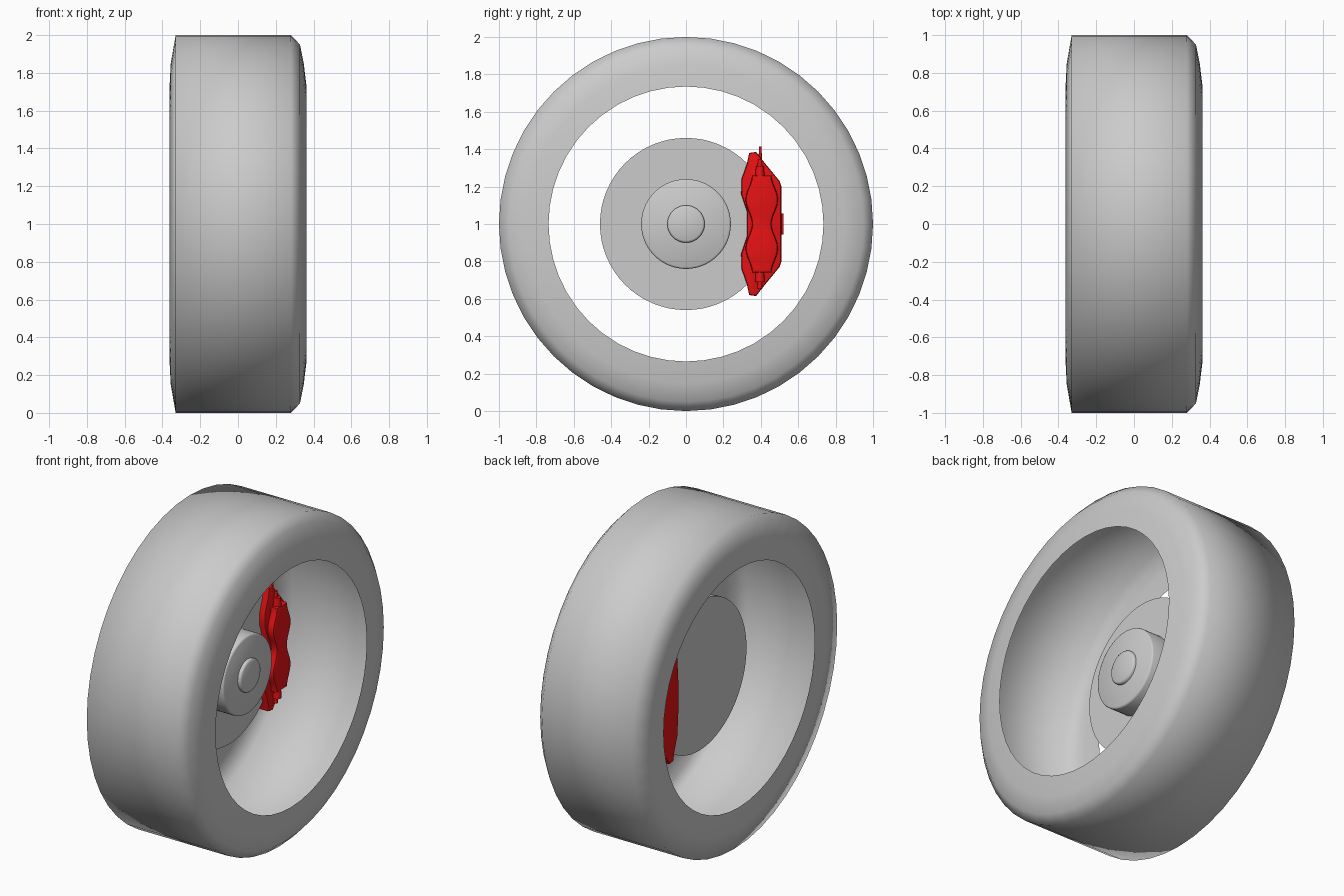
import bpy, bmesh, math
from mathutils import Matrix

cube = bpy.data.objects.get("Cube")
if cube:
    bpy.data.objects.remove(cube, do_unlink=True)


def material(name, rgb):
    m = bpy.data.materials.new(name)
    m.use_nodes = True
    m.diffuse_color = (*rgb, 1)
    m.node_tree.nodes["Principled BSDF"].inputs["Base Color"].default_value = (*rgb, 1)
    return m


GREY = material("grey", (0.6, 0.6, 0.6))
RED = material("red", (0.8, 0.006, 0.007))
AXLE = 1.0  # height of the wheel centre


def finish(bm, name, mat, angle):
    bmesh.ops.recalc_face_normals(bm, faces=bm.faces)
    me = bpy.data.meshes.new(name)
    bm.to_mesh(me)
    bm.free()
    me.materials.append(mat)
    ob = bpy.data.objects.new(name, me)
    bpy.context.collection.objects.link(ob)
    bpy.ops.object.select_all(action="DESELECT")
    ob.select_set(True)
    bpy.context.view_layer.objects.active = ob
    bpy.ops.object.shade_smooth_by_angle(angle=math.radians(angle))
    return ob


def lathe(name, profile, steps, angle):
    """Spin (x, radius) points around the axle."""
    bm = bmesh.new()
    vs = [bm.verts.new((x, 0, r)) for x, r in profile]
    edges = [bm.edges.new(p) for p in zip(vs, vs[1:])]
    bmesh.ops.spin(bm, geom=vs + edges, cent=(0, 0, 0), axis=(1, 0, 0),
                   angle=math.tau, steps=steps, use_merge=False)
    bmesh.ops.remove_doubles(bm, verts=bm.verts, dist=1e-4)
    bmesh.ops.translate(bm, verts=bm.verts, vec=(0, 0, AXLE))
    return finish(bm, name, GREY, angle)


def plate(name, outline, x0, x1, bevel):
    """Extrude a (y, z) outline along x and round its front and back rims."""
    bm = bmesh.new()
    face = bm.faces.new([bm.verts.new((x0, y, z + AXLE)) for y, z in outline])
    out = bmesh.ops.extrude_face_region(bm, geom=[face])
    top = [v for v in out["geom"] if isinstance(v, bmesh.types.BMVert)]
    bmesh.ops.translate(bm, verts=top, vec=(x1 - x0, 0, 0))
    rims = [e for e in bm.edges if abs(e.verts[0].co.x - e.verts[1].co.x) < 1e-5]
    bmesh.ops.bevel(bm, geom=rims, offset=bevel, segments=2, profile=0.5, affect="EDGES")
    return finish(bm, name, RED, 40)


def rod(name, x, y, z, r, length):
    bm = bmesh.new()
    bmesh.ops.create_cone(bm, cap_ends=True, segments=12, radius1=r, radius2=r * 0.8,
                          depth=length, matrix=Matrix.Translation((x, y, z + AXLE)))
    return finish(bm, name, RED, 40)


# Tyre: a hollow shell, open towards the axle and soft all round
lathe("tyre", [(-0.362, 0.735), (-0.356, 0.85), (-0.33, 1), (0.28, 1), (0.328, 0.95),
               (0.348, 0.85), (0.362, 0.735)], 48, 120)

# Brake disc, hub and axle cap
lathe("brake_disc", [(-0.09, 0), (-0.09, 0.46), (-0.06, 0.46), (-0.06, 0)], 64, 30)
lathe("hub", [(-0.07, 0), (-0.07, 0.24), (0.057, 0.24), (0.064, 0.237),
              (0.068, 0.23), (0.068, 0)], 64, 40)
lathe("axle_cap", [(0.05, 0), (0.05, 0.1), (0.078, 0.1), (0.085, 0.096),
                   (0.089, 0.088), (0.089, 0)], 48, 40)


# Caliper: upper half of each outline, mirrored below the axle line
def mirrored(half):
    return half + [(y, -z) for y, z in reversed(half)]


shoulder = [(0.297, 0.24), (0.325, 0.32), (0.338, 0.38),
            (0.375, 0.385), (0.41, 0.34), (0.5, 0.23), (0.51, 0.2)]
plate("caliper_front", mirrored([(0.325, 0.07), (0.295, 0.16)] + shoulder),
      -0.1, -0.022, 0.012)
plate("caliper_back", mirrored([(0.288, 0.1)] + shoulder), -0.155, -0.095, 0.012)

# Wavy raised bridge over the pistons
ROWS, REACH = 24, 0.26
wave = []
for i in range(ROWS + 1):
    z = REACH * (2 * i / ROWS - 1)
    swell = 0.5 - 0.5 * math.cos(z / REACH * math.tau)
    wave.append((z, 0.052 + 0.035 * swell))
bridge = [(0.405 - w, z) for z, w in wave] + [(0.405 + w, z) for z, w in reversed(wave)]
plate("caliper_bridge", bridge, -0.03, 0.02, 0.014)

# Side tab, bolts and bleed pin
plate("caliper_tab", [(0.49, -0.055), (0.522, -0.055), (0.522, 0.055), (0.49, 0.055)],
      -0.12, -0.05, 0.004)
for side, label in ((1, "upper"), (-1, "lower")):
    rod(label + "_bolt", -0.01, 0.395, side * 0.275, 0.026, 0.07)
    rod(label + "_bolt_neck", -0.02, 0.395, side * 0.32, 0.013, 0.05)
rod("bleed_pin", -0.045, 0.397, 0.375, 0.009, 0.08)
